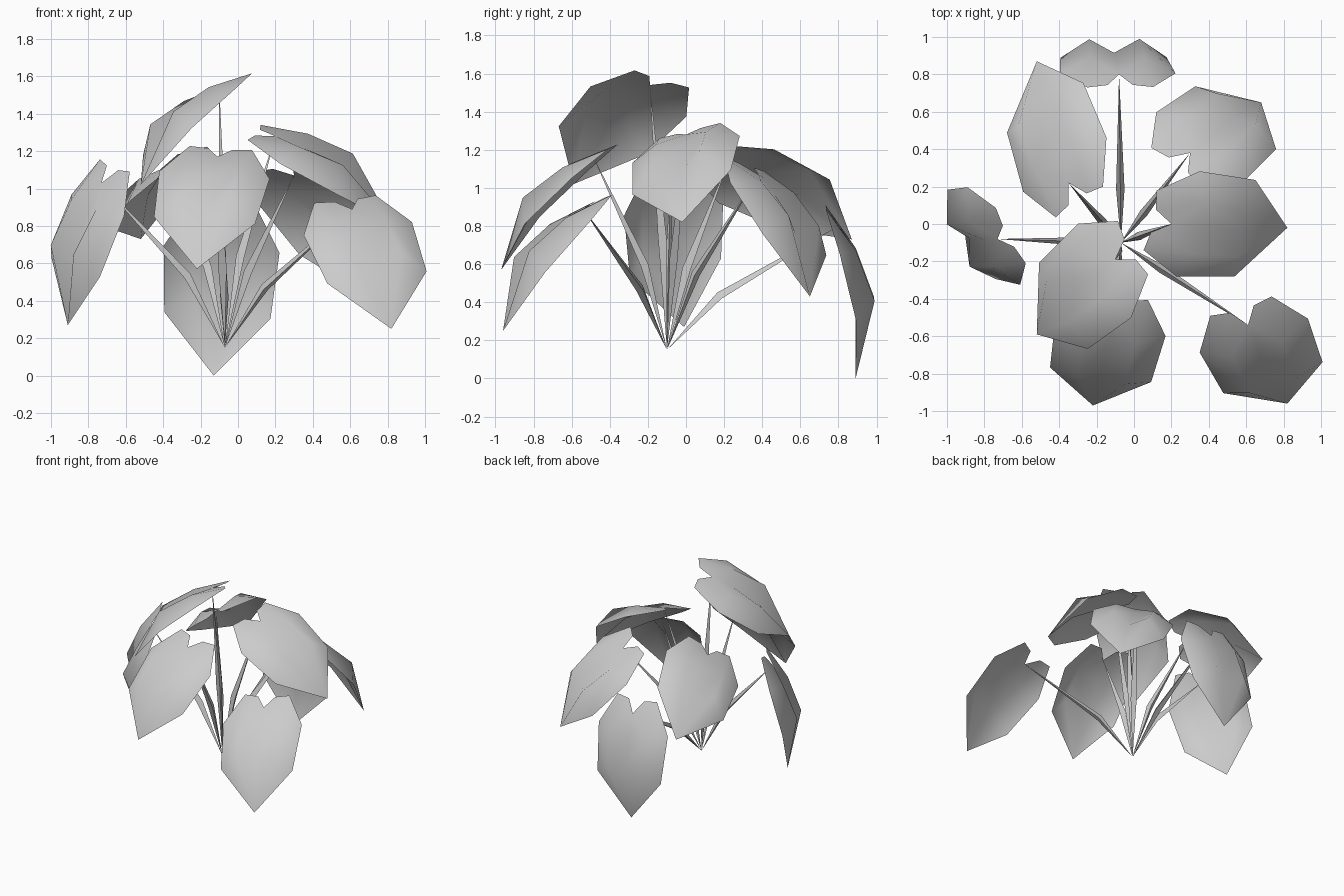
import bpy
import math
from mathutils import Vector

cube = bpy.data.objects.get("Cube")
if cube:
    bpy.data.objects.remove(cube, do_unlink=True)

grey = bpy.data.materials.new("plain_grey")
grey.use_nodes = True
GREY = (0.6, 0.6, 0.6, 1)
grey.diffuse_color = GREY
grey.node_tree.nodes["Principled BSDF"].inputs["Base Color"].default_value = GREY

ROOT = Vector((-0.07, -0.1, 0.15))

# Half a leaf: (across, along, bulge); the other half is mirrored
MIDRIB = {"notch": (0, 0, 0), "rib1": (0, 0.15, 0.04),
          "rib2": (0, 0.42, 0.065), "tip": (0, 0.78, 0)}
HALF = {"lobe_in": (0.065, -0.09, -0.045), "lobe_out": (0.17, -0.105, -0.055),
        "side": (0.3, 0.12, -0.01), "low": (0.275, 0.47, 0.035),
        "bulge1": (0.14, 0.13, 0.075), "bulge2": (0.13, 0.39, 0.14)}
HALF_FACES = ["notch lobe_in bulge1", "lobe_in lobe_out bulge1",
              "lobe_out side bulge1", "side low bulge2 bulge1",
              "low tip bulge2", "rib2 bulge2 tip",
              "rib1 bulge1 bulge2 rib2", "notch bulge1 rib1"]


def add_mesh(name, verts, faces):
    mesh = bpy.data.meshes.new(name)
    mesh.from_pydata(verts, [], faces)
    mesh.materials.append(grey)
    obj = bpy.data.objects.new(name, mesh)
    bpy.context.collection.objects.link(obj)
    bpy.ops.object.select_all(action="DESELECT")
    obj.select_set(True)
    bpy.context.view_layer.objects.active = obj
    bpy.ops.object.shade_smooth_by_angle(angle=math.radians(60))


def add_leaf(name, notch, tip, across):
    """Heart-shaped leaf hung between its notch and its tip."""
    along = (tip - notch).normalized()
    across = (across - along * across.dot(along)).normalized()
    normal = across.cross(along)
    if normal.dot(notch - ROOT) < 0:
        across, normal = -across, -normal
    scale = (tip - notch).length / MIDRIB["tip"][1]

    def place(p, side=1):
        return notch + scale * (across * p[0] * side + along * p[1] + normal * p[2])

    verts, index = [], {}
    for key, p in MIDRIB.items():
        index[key, 1] = index[key, -1] = len(verts)
        verts.append(place(p))
    for side in (1, -1):
        for key, p in HALF.items():
            index[key, side] = len(verts)
            verts.append(place(p, side))
    faces = []
    for side in (1, -1):
        for text in HALF_FACES:
            face = [index[key, side] for key in text.split()]
            faces.append(face[::-1] if side == 1 else face)
    # Keep the upper side of the leaf facing outwards
    a, b, c = (verts[i] for i in faces[0][:3])
    if (b - a).cross(c - a).dot(normal) < 0:
        faces = [f[::-1] for f in faces]
    add_mesh(name, verts, faces)


def add_stem(name, end):
    """Three-sided stem, pointed at both ends and thickest at its bend."""
    reach = end - ROOT
    bend = ROOT + Vector((reach.x * 0.31, reach.y * 0.31, reach.z * 0.43))
    axis = reach.normalized()
    side = axis.cross(Vector((0, 0, 1))).normalized()
    up = side.cross(axis)
    ring = [bend + 0.026 * (side * math.cos(t) + up * math.sin(t))
            for t in (math.radians(90 + 120 * i) for i in range(3))]
    faces = []
    for i in range(3):
        j = (i + 1) % 3
        faces += [(0, j + 1, i + 1), (i + 1, j + 1, 4)]
    add_mesh(name, [ROOT] + ring + [end], faces)


# Notch, tip and crosswise direction of every leaf
LEAVES = {
    "back": ((-0.08, 0.8, 0.8), (-0.13, 0.89, 0), (1, 0, 0)),
    "right": ((-0.73, -0.08, 1.03), (-0.91, -0.01, 0.27), (-0.48, 0.87, 0.13)),
    "back_right": ((-0.35, 0.22, 1.13), (-0.52, 0.87, 0.73), (0.43, 0.39, 0.23)),
    "back_left": ((0.3, 0.38, 1.07), (0.68, 0.65, 0.43), (0.46, -0.28, 0.02)),
    "left": ((0.2, 0, 1.28), (0.82, -0.02, 0.82), (0.06, 0.57, 0.19)),
    "front": ((-0.11, -0.49, 1.17), (-0.22, -0.97, 0.57), (0.6, 0.02, 0.09)),
    "front_left": ((0.61, -0.54, 0.89), (0.82, -0.96, 0.25), (0.52, 0.24, 0.17)),
    "top": ((-0.1, -0.19, 1.54), (-0.52, -0.59, 1.02), (0.37, -0.4, 0.27)),
}
for place_name, (notch, tip, across) in LEAVES.items():
    add_leaf(place_name + "_leaf", Vector(notch), Vector(tip), Vector(across))
    add_stem(place_name + "_stem", Vector(notch))
